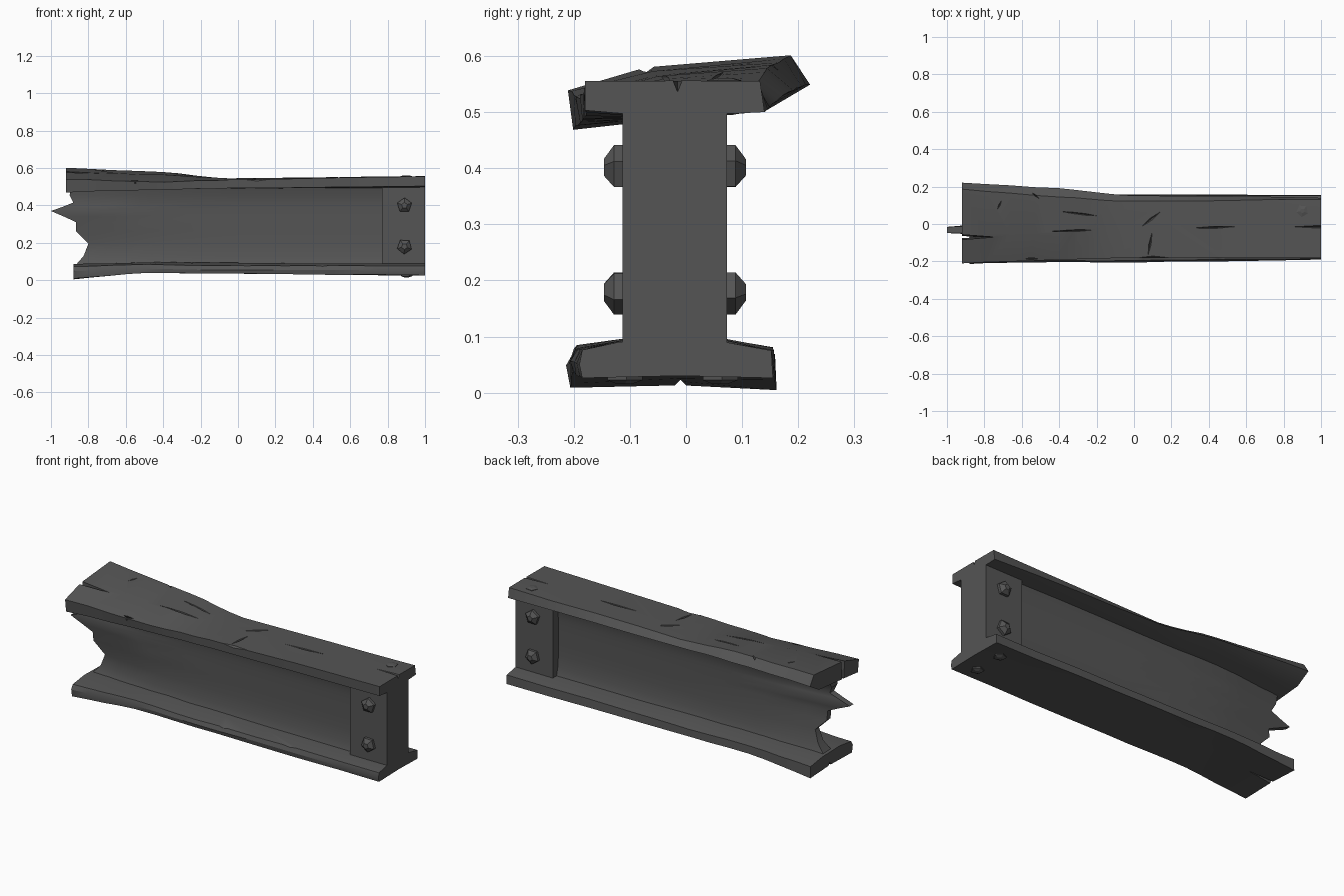
import bpy, bmesh, math, random
from mathutils import Vector, Matrix

random.seed(4)
if "Cube" in bpy.data.objects:
    bpy.data.objects.remove(bpy.data.objects["Cube"])

steel = bpy.data.materials.new("dark steel")
steel.use_nodes = True
color = (0.09, 0.09, 0.09, 1)
steel.diffuse_color = color
steel.node_tree.nodes["Principled BSDF"].inputs["Base Color"].default_value = color


def finish(name, bm):
    bmesh.ops.recalc_face_normals(bm, faces=bm.faces)
    mesh = bpy.data.meshes.new(name)
    bm.to_mesh(mesh)
    bm.free()
    mesh.materials.append(steel)
    obj = bpy.data.objects.new(name, mesh)
    bpy.context.collection.objects.link(obj)
    return obj


def skin(bm, rings):
    """Join closed rings of points into a capped tube."""
    rows = [[bm.verts.new(p) for p in ring] for ring in rings]
    n = len(rows[0])
    for a, b in zip(rows, rows[1:]):
        for i in range(n):
            j = (i + 1) % n
            bm.faces.new((a[i], a[j], b[j], b[i]))
    bm.faces.new(rows[0])
    bm.faces.new(rows[-1])


def loft(name, stations, steps=4, wear=0.002):
    """Flange from (x, section) stations with slight uneven wear between."""
    rings = []
    for (xa, sa), (xb, sb) in zip(stations, stations[1:]):
        for k in range(steps):
            t = k / steps
            rings.append([Vector((xa, *p)).lerp(Vector((xb, *q)), t)
                          + Vector((0, random.uniform(-wear, wear), random.uniform(-wear, wear)))
                          for p, q in zip(sa, sb)])
    x, last = stations[-1]
    rings.append([Vector((x, *p)) for p in last])
    bm = bmesh.new()
    skin(bm, rings)
    return finish(name, bm)


def crack(bm, x, y, z, length, width, depth, angle=0):
    """Tapered sliver used to gouge a surface."""
    turn = Matrix.Translation((x, y, z)) @ Matrix.Rotation(math.radians(angle), 4, "Z")
    ends = [bm.verts.new(turn @ Vector((s * length, 0, 0))) for s in (-1, 1)]
    ring = [bm.verts.new(turn @ Vector(p)) for p in
            ((0, width, 0), (0, 0, depth), (0, -width, 0), (0, 0, -depth))]
    for e in ends:
        for i in range(4):
            bm.faces.new((e, ring[i], ring[(i + 1) % 4]))


def gouge(obj, cracks):
    for c in cracks:
        bm = bmesh.new()
        crack(bm, *c)
        cutter = finish("crack_cutter", bm)
        cutter.hide_render = True
        mod = obj.modifiers.new("crack", "BOOLEAN")
        mod.operation = "DIFFERENCE"
        mod.solver = "EXACT"
        mod.object = cutter
        bpy.context.view_layer.objects.active = obj
        bpy.ops.object.modifier_apply(modifier=mod.name)
        bpy.data.objects.remove(cutter)


# Top flange, twisted upward at the broken end
top_flange = loft("top_flange", [
    (-.92, [(-.2, .47), (-.21, .54), (-.07, .58), (.185, .6), (.22, .55), (.14, .502), (-.11, .48)]),
    (-.4, [(-.185, .485), (-.19, .525), (-.05, .563), (.145, .578), (.19, .54), (.09, .5), (-.11, .49)]),
    (-.05, [(-.18, .49), (-.18, .537), (0, .545), (.12, .543), (.155, .515), (.08, .495), (-.11, .49)]),
    (1, [(-.18, .503), (-.18, .555), (0, .556), (.132, .555), (.14, .5), (.08, .497), (-.11, .497)]),
])
gouge(top_flange, [
    (-.92, -.07, .57, .18, .014, .16),
    (1, -.015, .556, .15, .008, .02),
    (-.3, -.035, .562, .2, .006, .02, 2),
    (-.25, .05, .567, .17, .007, .02, -7),
    (.43, -.018, .548, .13, .006, .02, 2),
    (.09, .025, .546, .07, .007, .02, 38),
    (.085, -.11, .543, .07, .007, .02, 80),
    (-.53, .155, .583, .03, .005, .02, -40),
    (-.72, .1, .588, .03, .005, .02, 65),
    (-.55, -.185, .52, .08, .012, .02),
    (.1, -.18, .54, .09, .009, .012),
])

# Bottom flange, bent down at the broken end
bottom_flange = loft("bottom_flange", [
    (-.88, [(-.208, .008), (-.212, .05), (-.2, .073), (-.1, .085), (.06, .085), (.157, .07), (.16, .006), (-.01, .012)]),
    (-.5, [(-.2, .04), (-.205, .06), (-.195, .083), (-.1, .097), (.06, .097), (.155, .08), (.158, .04), (-.01, .042)]),
    (0, [(-.2, .034), (-.205, .055), (-.195, .078), (-.11, .092), (.07, .092), (.155, .075), (.157, .034), (-.01, .036)]),
    (1, [(-.185, .026), (-.19, .05), (-.185, .076), (-.12, .09), (.07, .09), (.152, .075), (.155, .026), (-.01, .03)]),
])
gouge(bottom_flange, [
    (-.88, -.01, .01, .4, .012, .02),
    (.05, -.2, .08, .08, .012, .008),
    (.45, -.19, .08, .06, .01, .006),
])

# Web with a torn edge, thinning towards the break and flaring at the flanges
torn_edge = [(-.88, .06), (-.86, .09), (-.825, .13), (-.8, .195), (-.865, .26), (-.865, .31),
             (-.93, .34), (-1, .37), (-.93, .395), (-.88, .415), (-.9, .455), (-.89, .52)]


def half_thickness(t, z):
    flare = 0.03 * (abs(z - 0.29) / 0.23) ** 4
    return 0.016 + 0.028 * min(1, t * 5) + flare


columns = (0, .06, .12, .2, .35, .5, .75, 1)
bm = bmesh.new()
rings = []
for x, z in torn_edge:
    line = [(x + (0.98 - x) * t, t) for t in columns]
    bend = -0.02 + 0.012 * math.sin(z * 13)
    front, back = [], []
    for px, t in line:
        mid = -0.02 + (bend + 0.02) * max(0, 1 - 3 * t)
        half = half_thickness(t, z)
        front.append((px, mid - half, z))
        back.append((px, mid + half, z))
    rings.append(front + back[::-1])
skin(bm, rings)
finish("web", bm)

# Splice plates filling both sides of the sound end
bm = bmesh.new()
bmesh.ops.create_cube(bm, size=1, matrix=Matrix.Translation((.885, -.02, .295))
                      @ Matrix.Diagonal((.23, .187, .43, 1)))
finish("end_plates", bm)


# Bolts with five-sided heads
def bolt(name, place, direction, radius, height, spin):
    bm = bmesh.new()
    rot = Vector(direction).to_track_quat("Z", "Y").to_matrix().to_4x4()
    m = Matrix.Translation(place) @ rot @ Matrix.Rotation(spin, 4, "Z")
    rings = []
    for r, h in ((radius, -0.01), (radius, height * .45), (radius * .4, height)):
        rings.append([m @ Vector((r * math.cos(a * math.tau / 5), r * math.sin(a * math.tau / 5), h))
                      for a in range(5)])
    skin(bm, rings)
    finish(name, bm)


for z, level in ((.4, "upper"), (.18, "lower")):
    for side, label in ((-1, "front"), (1, "back")):
        bolt(f"{label}_{level}_bolt", (.89, -.02 + side * .0935, z), (0, side, 0),
             .041, .033, .3 if level == "upper" else .9)
bolt("top_bolt", (.9, .07, .553), (0, 0, 1), .033, .008, .2)
for y, label in ((-.11, "front"), (.06, "back")):
    bolt(f"{label}_bottom_bolt", (.9, y, .028), (0, 0, -1), .033, .013, .5)

# Soft shading on the bent metal, crisp edges elsewhere
for obj in bpy.context.view_layer.objects:
    obj.select_set(obj.type == "MESH" and "bolt" not in obj.name)
bpy.context.view_layer.objects.active = bpy.data.objects["web"]
bpy.ops.object.shade_smooth_by_angle(angle=math.radians(30))
